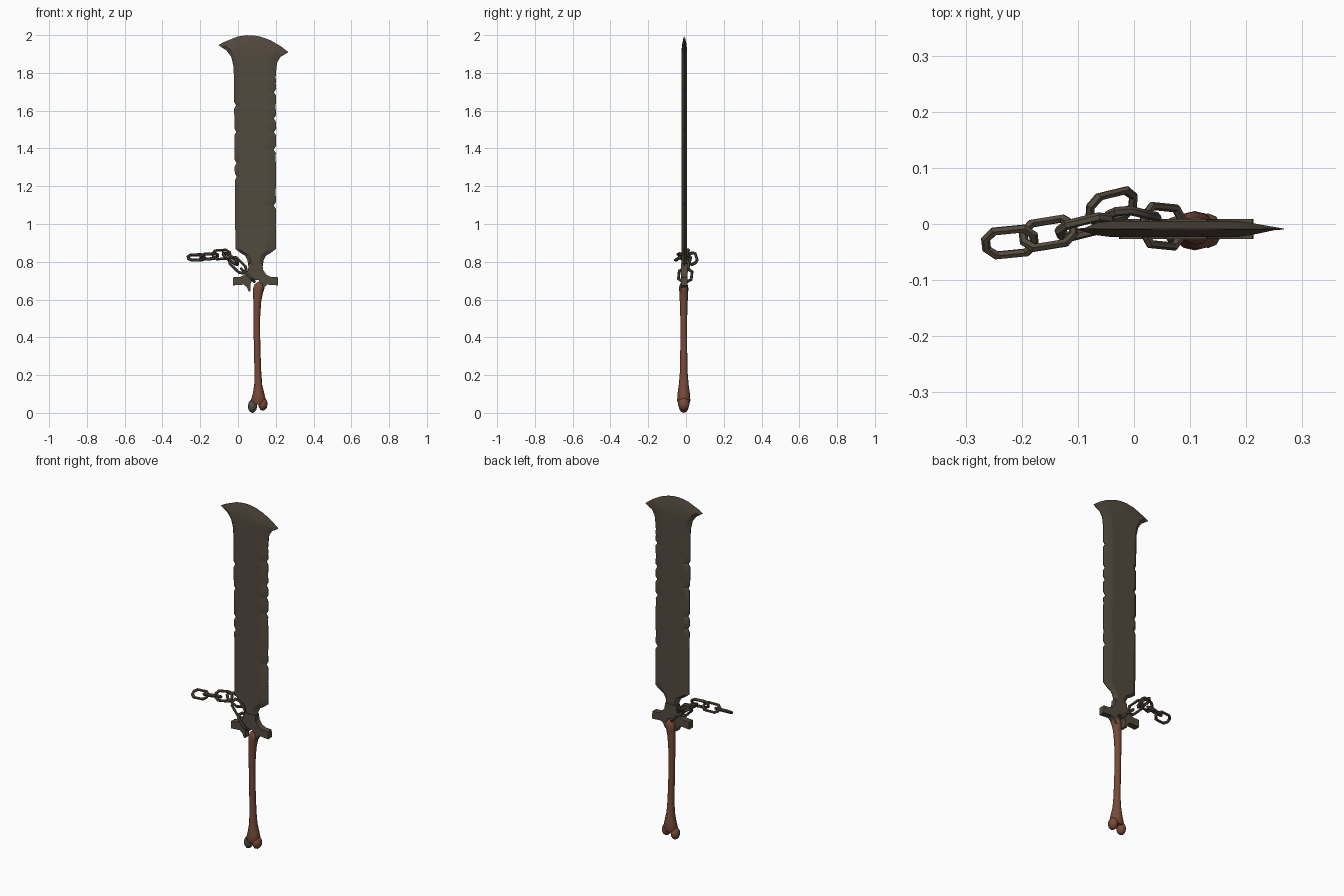
import bpy, bmesh, math, random
from mathutils import Vector

random.seed(4)
if "Cube" in bpy.data.objects:
    bpy.data.objects.remove(bpy.data.objects["Cube"])


def material(name, rgb):
    m = bpy.data.materials.new(name)
    m.use_nodes = True
    m.diffuse_color = (*rgb, 1)
    m.node_tree.nodes["Principled BSDF"].inputs["Base Color"].default_value = (*rgb, 1)
    return m


IRON = material("dark iron", (0.085, 0.068, 0.049))
BONE = material("red brown bone", (0.185, 0.068, 0.04))
GREY = material("grey green stone", (0.075, 0.08, 0.065))
Y0 = -0.009   # mid plane of the blade
CX = 0.093    # centre line of the blade


def make(name, bm, mats, smooth=None):
    bmesh.ops.recalc_face_normals(bm, faces=bm.faces)
    me = bpy.data.meshes.new(name)
    bm.to_mesh(me)
    bm.free()
    ob = bpy.data.objects.new(name, me)
    bpy.context.collection.objects.link(ob)
    for m in mats:
        me.materials.append(m)
    if smooth:
        bpy.ops.object.select_all(action="DESELECT")
        ob.select_set(True)
        bpy.context.view_layer.objects.active = ob
        bpy.ops.object.shade_smooth_by_angle(angle=math.radians(smooth))
    return ob


def loft(bm, rings, closed=False):
    """Skin a list of equal point rings; cap the ends unless closed."""
    vs = [[bm.verts.new(p) for p in r] for r in rings]
    n = len(vs[0])
    for k in range(len(vs) if closed else len(vs) - 1):
        a, b = vs[k], vs[(k + 1) % len(vs)]
        for i in range(n):
            j = (i + 1) % n
            bm.faces.new((a[i], a[j], b[j], b[i]))
    if not closed:
        bm.faces.new(vs[0])
        bm.faces.new(vs[-1])


# Blade: rows of (left x, left z, right x, right z, arch, half thickness)
T = 0.0145
rows = [(-0.103, 1.947, 0.267, 1.91, 0.07, 0.0008),
        (-0.088, 1.936, 0.250, 1.899, 0.035, 0.011),
        (-0.060, 1.918, 0.225, 1.885, 0.02, T),
        (-0.036, 1.885, 0.207, 1.855, 0.01, T),
        (-0.024, 1.835, 0.202, 1.81, 0, T)]
# Worn edges with small chips
z = 1.76
while z > 0.9:
    left = -0.022 + 0.009 * (1.8 - z)
    chip_l, chip_r = random.choice((0, 0, 0.010)), random.choice((0, 0, 0.012))
    for dz, k in ((0.018, 0), (0, 1), (-0.018, 0)):
        rows.append((left + k * chip_l, z + dz, 0.202 + random.uniform(-0.003, 0.001) - k * chip_r,
                     z + dz, 0, T))
    z -= random.uniform(0.06, 0.1)
# Scooped neck
for d, zz in ((0.107, 0.868), (0.082, 0.848), (0.055, 0.832), (0.043, 0.808), (0.037, 0.77)):
    rows.append((CX - d, zz, CX + d, zz, 0, T))

rings = []
for xl, zl, xr, zr, arch, t in rows:
    w = xr - xl
    fl, fr = min(0.022 / w, 0.2), min(0.042 / w, 0.25)
    us = [0, fl, 0.27, 0.4, 0.5, 0.6, 0.74, 1 - fr, 1]
    pts = [(xl + u * w, zl + u * (zr - zl) + 4 * arch * u * (1 - u), t if 0 < u < 1 else min(t, 0.002))
           for u in us]
    rings.append([(x, Y0 - h, zz) for x, zz, h in pts] + [(x, Y0 + h, zz) for x, zz, h in reversed(pts)])
bm = bmesh.new()
loft(bm, rings)
make("blade", bm, [IRON], 20)

# Guard: half profile mirrored about the centre line
half = [(0.036, 0.79), (0.04, 0.757), (0.057, 0.732), (0.08, 0.72), (0.118, 0.718), (0.12, 0.675),
        (0.062, 0.679), (0.046, 0.665), (0.036, 0.642), (0.026, 0.645), (0.028, 0.68), (0.016, 0.704)]
outline = [(CX + d, zz) for d, zz in half] + [(CX - d, zz) for d, zz in reversed(half)]
bm = bmesh.new()
loft(bm, [[(x, Y0 + y, zz) for x, zz in outline] for y in (-0.0175, 0.0175)])
make("guard", bm, [IRON])

# Bone grip: rings of (z, centre x, x radius, y radius)
grip = [(0.695, 0.117, 0.008, 0.01), (0.682, 0.113, 0.024, 0.02), (0.66, 0.110, 0.03, 0.025),
        (0.635, 0.106, 0.026, 0.023), (0.59, 0.102, 0.021, 0.021), (0.5, 0.099, 0.018, 0.018),
        (0.36, 0.101, 0.017, 0.018), (0.22, 0.105, 0.018, 0.020), (0.15, 0.107, 0.021, 0.026),
        (0.1, 0.109, 0.031, 0.033), (0.065, 0.108, 0.04, 0.035), (0.045, 0.107, 0.034, 0.028)]
bm = bmesh.new()
loft(bm, [[(cx + rx * math.cos(a), Y0 - 0.003 + ry * math.sin(a), zz)
           for a in (i * math.tau / 12 for i in range(12))] for zz, cx, rx, ry in grip])
make("bone_grip", bm, [BONE], 50)


# Bone end knuckles
def knuckle(name, centre, radii, mats):
    bm = bmesh.new()
    bmesh.ops.create_icosphere(bm, subdivisions=2, radius=1)
    for v in bm.verts:
        v.co = Vector(c + r * p for c, r, p in zip(centre, radii, v.co))
    ob = make(name, bm, mats, 50)
    return ob


knuckle("right_knuckle", (0.132, Y0 - 0.003, 0.047), (0.025, 0.031, 0.036), [BONE])
worn = knuckle("left_knuckle", (0.077, Y0 - 0.003, 0.036), (0.025, 0.027, 0.036), [BONE, GREY])
for p in worn.data.polygons:
    p.material_index = 1 if p.normal.y < 0.3 and p.normal.x < 0.6 else 0


# Chain links: chamfered rectangular rings of hexagonal wire
def link(name, start, end, side, width=0.068, wire=0.0085):
    a, b = Vector(start), Vector(end)
    along = (b - a).normalized()
    normal = along.cross(Vector(side)).normalized()
    across = normal.cross(along)
    mid, hl, hw = (a + b) / 2, (b - a).length / 2 - wire, width / 2 - wire
    corners = [(hl, 0.4 * hw), (0.62 * hl, hw), (-0.62 * hl, hw), (-hl, 0.4 * hw),
               (-hl, -0.4 * hw), (-0.62 * hl, -hw), (0.62 * hl, -hw), (hl, -0.4 * hw)]
    rings = []
    for u, v in corners:
        out = (along * u / hl + across * v / hw).normalized()
        centre = mid + along * u + across * v
        rings.append([centre + wire * (out * math.cos(t) + normal * math.sin(t))
                      for t in (i * math.tau / 6 for i in range(6))])
    bm = bmesh.new()
    loft(bm, rings, closed=True)
    make(name, bm, [IRON], 35)


links = [((-0.272, -0.037, 0.822), (-0.17, -0.027, 0.824), (0, 0.85, 0.55)),
         ((-0.205, -0.025, 0.825), (-0.1, -0.008, 0.832), (0, 0.85, -0.5)),
         ((-0.14, -0.018, 0.835), (-0.035, 0.008, 0.842), (0, 0.45, 0.9)),
         ((-0.085, 0.02, 0.848), (0.005, 0.042, 0.785), (0.2, 0.9, 0.3)),
         ((-0.045, 0.02, 0.825), (0.042, 0.0, 0.74), (0.6, 0.35, 0.7)),
         ((0.012, 0.0, 0.768), (0.092, -0.008, 0.69), (0, 1, 0))]
for i, (s, e, side) in enumerate(links):
    link("chain_link_%d" % (i + 1), s, e, side, 0.085 if i == 5 else 0.068)
